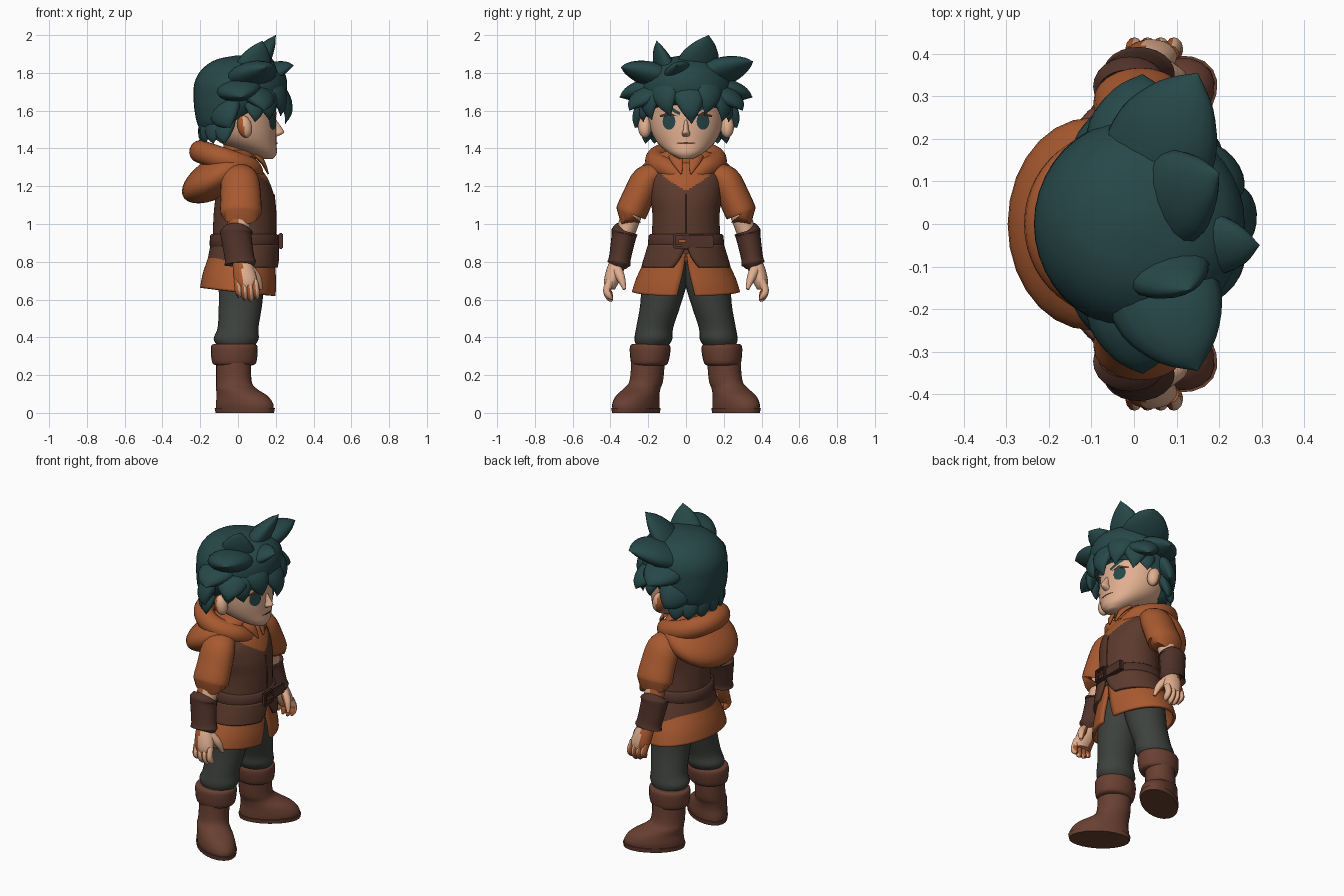
import bpy, bmesh, math
from mathutils import Vector
from mathutils.bvhtree import BVHTree

if "Cube" in bpy.data.objects:
    bpy.data.objects.remove(bpy.data.objects["Cube"])


def material(name, *rgb):
    m = bpy.data.materials.new(name)
    m.use_nodes = True
    m.diffuse_color = (*rgb, 1)
    m.node_tree.nodes["Principled BSDF"].inputs["Base Color"].default_value = (*rgb, 1)
    return m


HAIR = material("dark teal", .02, .064, .067)
ORANGE = material("burnt orange", .39, .1, .029)
SKIN = material("skin", .75, .43, .28)
VEST = material("vest brown", .107, .042, .026)
BOOT = material("boot brown", .14, .05, .031)
LEATHER = material("dark leather", .08, .032, .023)
PANTS = material("charcoal green", .047, .053, .047)
made = []


def finish(name, bm, mat):
    bmesh.ops.recalc_face_normals(bm, faces=bm.faces)
    mesh = bpy.data.meshes.new(name)
    bm.to_mesh(mesh)
    bm.free()
    mesh.materials.append(mat)
    obj = bpy.data.objects.new(name, mesh)
    bpy.context.collection.objects.link(obj)
    made.append(obj)
    return obj


def spline(rows, steps):
    """Catmull-Rom interpolation of number tuples."""
    out = []
    for i in range(len(rows) - 1):
        a, b, c, d = rows[max(i - 1, 0)], rows[i], rows[i + 1], rows[min(i + 2, len(rows) - 1)]
        for k in range(steps):
            t = k / steps
            out.append([q + t * (r - p + t * (2*p - 5*q + 4*r - s + t * (3*q - p - 3*r + s))) / 2
                        for p, q, r, s in zip(a, b, c, d)])
    return out + [list(rows[-1])]


def loft(name, rings, mat, sides=24, steps=4, tilt=False, ref=(1, 0, 0)):
    """Rings are x, y, z, radius along ref, radius across, and optionally a front gap angle."""
    rings = spline(rings, steps)
    is_open = len(rings[0]) == 6
    bm, loops = bmesh.new(), []
    for i, r in enumerate(rings):
        axis = Vector((0, 0, 1))
        if tilt:
            axis = Vector(rings[min(i + 1, len(rings) - 1)][:3]) - Vector(rings[max(i - 1, 0)][:3])
            axis.normalize()
        u = Vector(ref)
        u = (u - axis * u.dot(axis)).normalized()
        v = axis.cross(u)
        gap = r[5] if is_open else 0
        loop = []
        for k in range(sides + is_open):
            a = gap + (math.tau - 2 * gap) * k / sides
            loop.append(bm.verts.new(Vector(r[:3]) + u * max(r[3], .001) * math.cos(a)
                                     + v * max(r[4], .001) * math.sin(a)))
        loops.append(loop)
    for p, q in zip(loops, loops[1:]):
        for k in range(sides):
            j = (k + 1) % len(p)
            bm.faces.new((p[k], p[j], q[j], q[k]))
    if not is_open:
        bm.faces.new(loops[0])
        bm.faces.new(loops[-1])
    obj = finish(name, bm, mat)
    if is_open:
        mod = obj.modifiers.new("cloth thickness", 'SOLIDIFY')
        mod.thickness, mod.offset = .018, 0
    return obj


def ball(name, centre, radii, mat, shear=0):
    bm = bmesh.new()
    bmesh.ops.create_uvsphere(bm, u_segments=28, v_segments=18, radius=1)
    for v in bm.verts:
        p = Vector([a * b for a, b in zip(v.co, radii)])
        p.z += shear * p.x
        v.co = p + Vector(centre)
    return finish(name, bm, mat)


def paint(obj, mat, rule):
    obj.data.materials.append(mat)
    for f in obj.data.polygons:
        if rule(f.center, f.normal):
            f.material_index = 1


def tuft(name, base, tip, width, bulge):
    """Pointed lock of hair with a broad root sunk in the cap."""
    b, t = Vector(base), Vector(tip)
    out = ((b + t) / 2 - Vector((0, 0, 1.66))).normalized()
    mid = (b + t) / 2 + out * bulge
    rings = []
    for s, f in ((0, 1), (.35, .95), (.7, .55), (1, 0)):
        p = b * (1 - s) ** 2 + mid * 2 * s * (1 - s) + t * s * s
        rings.append((*p, width * f * .5, width * f))
    loft(name, rings, HAIR, 16, 4, True, out)


# Head
head = loft("head", [(.15, 0, 1.345, .035, .035), (.12, 0, 1.375, .085, .09),
                     (.055, 0, 1.43, .148, .152), (.02, 0, 1.5, .183, .188),
                     (0, 0, 1.6, .2, .205), (0, 0, 1.7, .2, .2), (0, 0, 1.8, .13, .13)], SKIN, 36)
loft("nose", [(.19, 0, 1.46, .008, .016), (.205, 0, 1.48, .035, .022),
              (.205, 0, 1.5, .033, .015), (.185, 0, 1.55, .018, .01)], SKIN, 14)
neck = loft("neck", [(0, 0, 1.25, .085, .085), (0, 0, 1.45, .075, .08)], SKIN)
paint(neck, ORANGE, lambda c, n: n.x < .5)

bm = bmesh.new()
bm.from_mesh(head.data)
face_tree = BVHTree.FromBMesh(bm)
bm.free()


def decal(name, outline, mat, lift=.006):
    """Thin plate laid on the face from y, z points."""
    bm = bmesh.new()
    cy = sum(p[0] for p in outline) / len(outline)
    cz = sum(p[1] for p in outline) / len(outline)
    vs = []
    for y, z in [(cy, cz)] + outline:
        hit = face_tree.ray_cast(Vector((1, y, z)), Vector((-1, 0, 0)))[0]
        vs.append(bm.verts.new(hit + Vector((lift, 0, 0))))
    for k in range(1, len(vs)):
        bm.faces.new((vs[0], vs[k], vs[k % (len(vs) - 1) + 1]))
    finish(name, bm, mat)


def oval(y, z, ry, rz):
    return [(y + ry * math.cos(k * math.tau / 16), z + rz * math.sin(k * math.tau / 16)) for k in range(16)]


decal("mouth", oval(0, 1.428, .052, .005), VEST)

# Hair cap
loft("hair_cap", [(-.1, 0, 1.455, .08, .13), (-.075, 0, 1.53, .14, .2), (-.035, 0, 1.6, .195, .232),
                  (.005, 0, 1.67, .24, .247), (.015, 0, 1.75, .245, .243), (.022, 0, 1.82, .212, .205),
                  (.022, 0, 1.87, .138, .13), (.015, 0, 1.893, .02, .02)], HAIR, 40)
crown = [((.06, .04, 1.79), (.2, .12, 2), .115, .03), ((.06, -.09, 1.77), (.13, -.155, 1.97), .1, .03),
         ((.12, -.04, 1.78), (.295, -.05, 1.84), .08, .05), ((.03, .1, 1.77), (.15, .355, 1.86), .135, .07),
         ((.04, -.1, 1.76), (.15, -.345, 1.83), .135, .07)]
bangs = [((.13, 0, 1.77), (.25, .03, 1.53), .09, .12), ((.13, -.1, 1.77), (.225, -.08, 1.57), .085, .09),
         ((.13, .1, 1.77), (.225, .1, 1.58), .085, .09), ((.1, -.15, 1.74), (.165, -.18, 1.55), .08, .07),
         ((.1, .15, 1.74), (.165, .19, 1.54), .08, .07)]
for group, tufts in (("crown", crown), ("bang", bangs)):
    for i, t in enumerate(tufts):
        tuft(f"hair_{group}_{i + 1}", *t)
for i in range(7):
    a = math.pi + (i - 3) * .42
    c, s = math.cos(a), math.sin(a)
    tuft(f"hair_nape_{i + 1}", (.12 * c - .03, .16 * s, 1.58), (.165 * c - .02, .225 * s, 1.425), .065, .05)

# Torso, with a V neckline showing the tunic
torso = loft("vest", [(.03, 0, .84, .17, .2), (.033, 0, .93, .167, .183), (.036, 0, 1.05, .165, .178),
                      (.036, 0, 1.15, .155, .19), (.02, 0, 1.25, .132, .188),
                      (0, 0, 1.34, .08, .11)], VEST, 72, 10)
paint(torso, ORANGE, lambda c, n: c.z > 1.17 + .7 * abs(c.y) and c.x > 0 and abs(c.y) < .13 or c.z > 1.29)
loft("vest_hem", [(.025, 0, .77, .185, .228, .3), (.03, 0, .82, .18, .214, .14),
                  (.035, 0, .89, .172, .192, .01)], VEST, 48)
loft("tunic_skirt", [(0, 0, .64, .193, .278, .17), (.008, 0, .71, .188, .255, .12),
                     (.02, 0, .8, .17, .212, .05), (.03, 0, .87, .16, .188, .01)], ORANGE, 48, tilt=True)
loft("belt", [(.033, 0, .865, .165, .185), (.033, 0, .872, .182, .202),
              (.033, 0, .94, .18, .197), (.033, 0, .947, .16, .18)], LEATHER, 40, 2)
loft("front_seam", [(.2, 0, .95, .003, .002), (.201, 0, 1.05, .003, .002),
                    (.191, 0, 1.16, .003, .002)], LEATHER, 8)


def box(name, centre, size, mat):
    bm = bmesh.new()
    bmesh.ops.create_cube(bm, size=1)
    for v in bm.verts:
        v.co = Vector([a * b for a, b in zip(v.co, size)]) + Vector(centre)
    bmesh.ops.bevel(bm, geom=bm.edges[:], offset=.006, segments=2, affect='EDGES')
    finish(name, bm, mat)


box("belt_flap", (.21, .06, .908), (.03, .17, .065), LEATHER)
for z in (.875, .945):
    box("buckle_bar", (.226, -.025, z), (.025, .08, .016), LEATHER)
for y in (-.06, .01):
    box("buckle_post", (.226, y, .91), (.025, .016, .08), LEATHER)
box("buckle_pin", (.236, -.02, .91), (.018, .05, .014), ORANGE)

# Hood lying on the back and its rolled opening
ball("hood_bag", (-.1, 0, 1.255), (.197, .25, .12), ORANGE, .42)
bpy.ops.mesh.primitive_torus_add(major_segments=48, minor_segments=16, major_radius=.155, minor_radius=.058,
                                 location=(-.053, 0, 1.335), rotation=(0, .32, 0))
roll = bpy.context.object
roll.name, roll.scale = "hood_roll", (1, 1.02, 1.05)
for v in roll.data.vertices:
    v.co.z -= max(0, v.co.x - .05) * .35 * max(0, 1 - abs(v.co.y) / .12)
roll.data.materials.append(ORANGE)
made.append(roll)

# Paired parts
for s, side in ((1, "left"), (-1, "right")):
    def limb(part, rings, mat, **kw):
        return loft(f"{side}_{part}", [(r[0], r[1] * s, *r[2:]) for r in rings], mat, **kw)

    # Face details
    decal(side + "_eye", oval(.09 * s, 1.543, .034, .044), HAIR)
    decal(side + "_lash", [(y * s, z) for y, z in ((.045, 1.57), (.09, 1.594), (.14, 1.575),
                                                   (.135, 1.565), (.09, 1.577))], LEATHER, .008)
    decal(side + "_brow", [(y * s, z) for y, z in ((.03, 1.59), (.09, 1.628), (.14, 1.635),
                                                   (.09, 1.606), (.035, 1.575))], HAIR)
    ear = ball(side + "_ear", (.035, .218 * s, 1.515), (.04, .036, .058), SKIN, -.3)
    paint(ear, ORANGE, lambda c, n: n.x < -.1)
    for i, (b, t, w) in enumerate([((0, .13, 1.72), (.02, .352, 1.67), .12),
                                   ((.08, .15, 1.71), (.14, .3, 1.6), .095),
                                   ((-.07, .14, 1.65), (-.04, .27, 1.51), .1),
                                   ((.07, .16, 1.68), (.09, .225, 1.54), .06)]):
        tuft(f"{side}_hair_tuft_{i + 1}", (b[0], b[1] * s, b[2]), (t[0], t[1] * s, t[2]), w, .06)

    # Collar point
    limb("collar_point", [(.09, .06, 1.37, .012, .035), (.13, .045, 1.33, .012, .03),
                          (.16, .025, 1.265, .004, .004)], ORANGE, sides=12, tilt=True)

    # Arm
    limb("sleeve", [(.01, .14, 1.27, .07, .05), (.01, .205, 1.235, .1, .08), (.015, .255, 1.14, .107, .083),
                    (.015, .29, 1.06, .11, .083), (.015, .292, 1.053, .095, .066)], ORANGE, tilt=True)
    arm = limb("forearm", [(.005, .27, 1.1, .062, .055), (0, .34, .9, .06, .05)], SKIN, tilt=True)
    paint(arm, ORANGE, lambda c, n: n.x < .1)
    limb("bracer", [(-.01, .322, .965, .07, .055), (-.01, .324, .96, .086, .07), (-.009, .33, .93, .081, .065),
                    (.008, .35, .82, .078, .058), (.012, .355, .79, .084, .062),
                    (.012, .356, .785, .06, .045)], LEATHER, tilt=True)
    hand = [limb("palm", [(.015, .355, .81, .045, .04), (.03, .377, .75, .057, .045),
                          (.042, .397, .69, .06, .038), (.042, .4, .655, .045, .025)], SKIN, tilt=True),
            limb("thumb", [(.06, .37, .77, .022, .028), (.1, .345, .715, .024, .023),
                           (.122, .325, .655, .009, .009)], SKIN, sides=12, tilt=True)]
    for i in range(4):
        x, drop = -.005 + i * .031, (.02, .005, 0, .01)[i]
        hand.append(limb(f"finger_{i + 1}", [(x, .4, .7, .018, .02), (x + .006, .418, .65, .019, .021),
                                             (x + .01, .405, .61 + drop, .017, .018),
                                             (x + .01, .39, .592 + drop, .006, .006)],
                         SKIN, sides=12, tilt=True))
    for part in hand:
        paint(part, ORANGE, lambda c, n: n.x < -.1 or c.z < .66 and n.y * s < -.5)

    # Leg and boot
    limb("trouser_leg", [(.02, .095, .8, .12, .11), (.018, .115, .68, .12, .118), (.012, .138, .56, .114, .106),
                         (0, .166, .45, .108, .098), (-.01, .173, .39, .119, .1),
                         (-.01, .18, .345, .09, .08)], PANTS)
    limb("boot_cuff", [(-.02, .19, .365, .09, .08), (-.02, .19, .36, .118, .102), (-.02, .19, .33, .124, .108),
                       (-.02, .193, .265, .116, .098), (-.02, .193, .25, .09, .08)], BOOT)
    toe_out = (math.cos(.58), s * math.sin(.58), 0)
    limb("boot", [(.036, .265, .02, .172, .098), (.034, .265, .05, .17, .1), (.022, .256, .09, .15, .096),
                  (-.01, .232, .13, .113, .09), (-.022, .21, .17, .097, .086),
                  (-.023, .2, .28, .096, .086)], BOOT, ref=toe_out)
    limb("boot_sole", [(.036, .265, 0, .174, .1), (.036, .265, .025, .179, .104)], BOOT, steps=1, ref=toe_out)

# Smooth shading
bpy.ops.object.select_all(action='DESELECT')
for obj in made:
    obj.select_set(True)
bpy.context.view_layer.objects.active = made[0]
bpy.ops.object.shade_smooth_by_angle(angle=math.radians(50))
